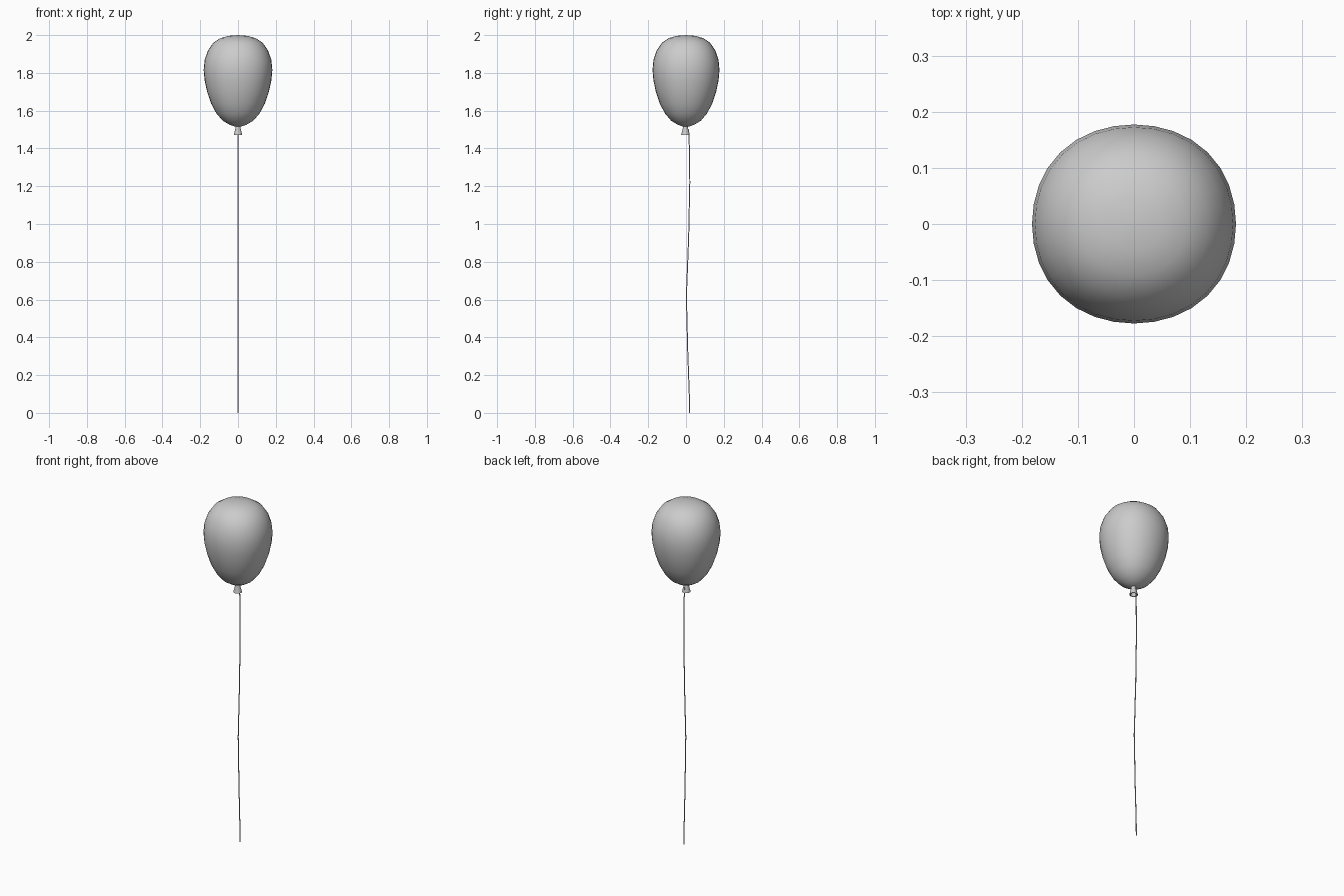
import bpy, bmesh
from math import sin, cos, pi

if "Cube" in bpy.data.objects:
    bpy.data.objects.remove(bpy.data.objects["Cube"])


def lathe(name, profile, sides, sx=1.0, sy=1.0, oy=0.0, bulge=0.0, angle=40):
    """Revolve (radius, z) points; bulge fills the diagonals slightly."""
    bm = bmesh.new()
    rings = []
    for r, z in profile:
        if r == 0:
            rings.append([bm.verts.new((0, oy, z))] * sides)
            continue
        ring = []
        for i in range(sides):
            a = 2 * pi * i / sides
            k = r * (1 + bulge * (1 - cos(4 * a)) / 2)
            ring.append(bm.verts.new((k * sx * cos(a), oy + k * sy * sin(a), z)))
        rings.append(ring)
    for lo, hi in zip(rings, rings[1:]):
        for i in range(sides):
            j = (i + 1) % sides
            corners = list(dict.fromkeys((lo[i], lo[j], hi[j], hi[i])))
            bm.faces.new(corners)
    bmesh.ops.recalc_face_normals(bm, faces=bm.faces)
    mesh = bpy.data.meshes.new(name)
    bm.to_mesh(mesh)
    bm.free()
    obj = bpy.data.objects.new(name, mesh)
    bpy.context.collection.objects.link(obj)
    bpy.ops.object.select_all(action='DESELECT')
    obj.select_set(True)
    bpy.context.view_layer.objects.active = obj
    bpy.ops.object.shade_smooth_by_angle(angle=angle * pi / 180)
    return obj


# Inflated body, narrowing to the neck
body = [(0, 1.515), (0.02, 1.517), (0.045, 1.526), (0.08, 1.547), (0.113, 1.585),
        (0.141, 1.638), (0.162, 1.70), (0.175, 1.76), (0.180, 1.815),
        (0.175, 1.868), (0.158, 1.918), (0.129, 1.96), (0.092, 1.984),
        (0.05, 1.996), (0, 2.0)]
lathe("balloon_body", body, 32, 1.01, 0.985, 0.0, 0.02, 60)

# Flared neck with a hollow mouth
neck = [(0, 1.53), (0.012, 1.53), (0.013, 1.51), (0.023, 1.47),
        (0.018, 1.47), (0.009, 1.505), (0, 1.505)]
lathe("balloon_neck", neck, 12, oy=-0.003)

# Gently waving string
path = [(0.014, 1.50), (0.018, 1.40), (0.020, 1.22), (0.014, 0.93),
        (0.002, 0.62), (0.009, 0.33), (0.018, 0.08), (0.019, 0)]
curve = bpy.data.curves.new("string", 'CURVE')
curve.dimensions = '3D'
curve.bevel_depth = 0.003
curve.bevel_resolution = 1
curve.use_fill_caps = True
spline = curve.splines.new('POLY')
spline.points.add(len(path) - 1)
for p, (y, z) in zip(spline.points, path):
    p.co = (0, y, z, 1)
bpy.context.collection.objects.link(bpy.data.objects.new("string", curve))
